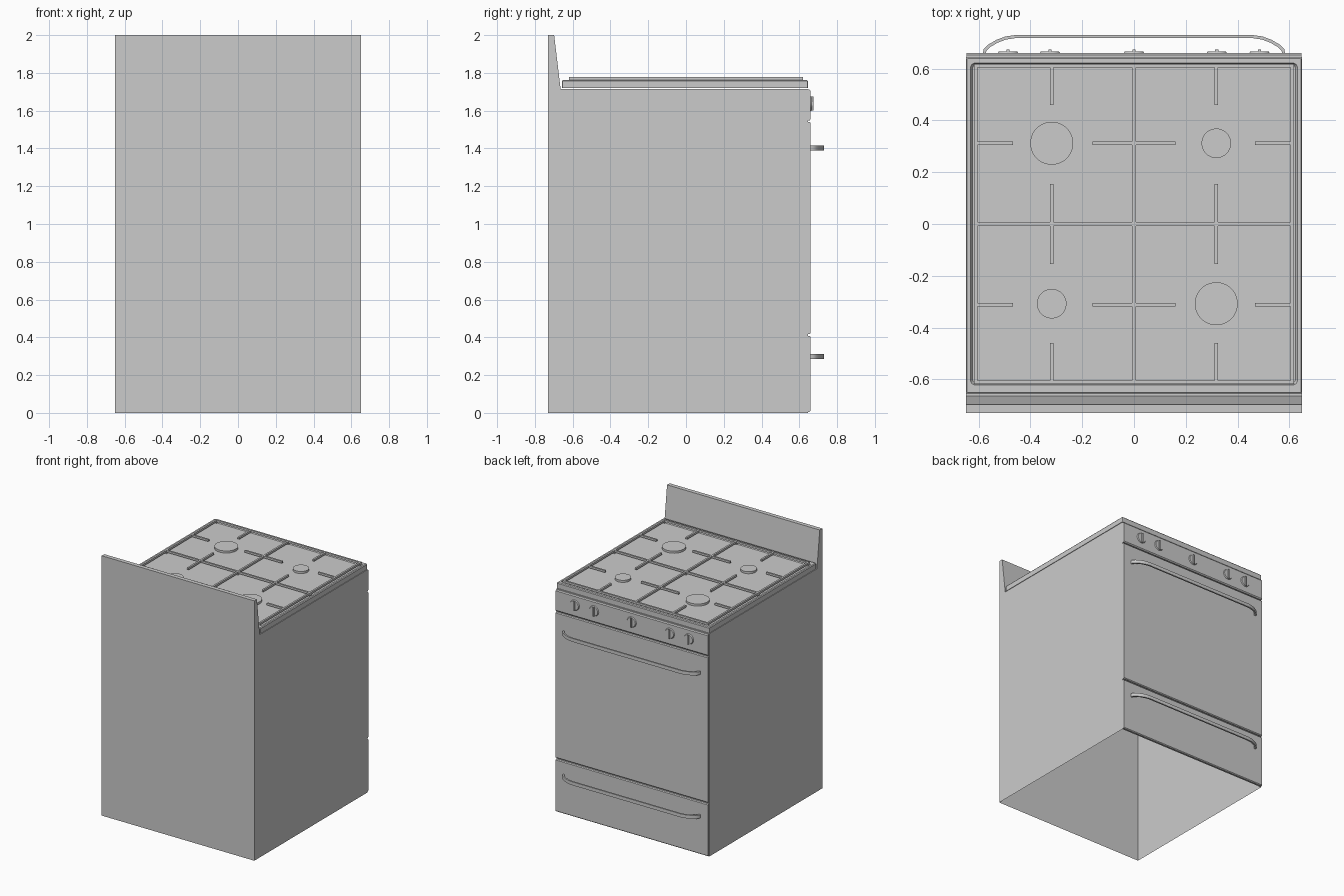
import bpy, bmesh, math
from mathutils import Vector, Matrix

if "Cube" in bpy.data.objects:
    bpy.data.objects.remove(bpy.data.objects["Cube"])


def finish(bm, name, smooth=False):
    bmesh.ops.recalc_face_normals(bm, faces=bm.faces[:])
    me = bpy.data.meshes.new(name)
    bm.to_mesh(me)
    bm.free()
    ob = bpy.data.objects.new(name, me)
    bpy.context.collection.objects.link(ob)
    if smooth:
        bpy.ops.object.select_all(action='DESELECT')
        ob.select_set(True)
        bpy.context.view_layer.objects.active = ob
        bpy.ops.object.shade_smooth_by_angle(angle=math.radians(35))
    return ob


def add_box(bm, x0, x1, y0, y1, z0, z1):
    size = Matrix.Diagonal((x1 - x0, y1 - y0, z1 - z0, 1))
    mid = Matrix.Translation(((x0 + x1) / 2, (y0 + y1) / 2, (z0 + z1) / 2))
    return bmesh.ops.create_cube(bm, size=1, matrix=mid @ size)['verts']


def extrude_x(name, profile, hx, skip=()):
    """Extrude a (y, z) profile across x, leaving out the listed side faces."""
    bm = bmesh.new()
    a = [bm.verts.new((-hx, y, z)) for y, z in profile]
    b = [bm.verts.new((hx, y, z)) for y, z in profile]
    bm.faces.new(a)
    bm.faces.new(b)
    n = len(a)
    for i in range(n):
        if i not in skip:
            j = (i + 1) % n
            bm.faces.new((a[i], a[j], b[j], b[i]))
    return finish(bm, name)


def rounded_rect(bm, hx, y0, y1, z, r, seg=4):
    ring = []
    for k, (cx, cy) in enumerate([(hx - r, y1 - r), (r - hx, y1 - r), (r - hx, y0 + r), (hx - r, y0 + r)]):
        for s in range(seg + 1):
            t = math.pi / 2 * (k + s / seg)
            ring.append(bm.verts.new((cx + r * math.cos(t), cy + r * math.sin(t), z)))
    return ring


# Body shell with splashback, open underneath
extrude_x("body", [(-.73, 0), (-.73, 2), (-.698, 2), (-.664, 1.715), (.645, 1.715), (.645, 0)], .65, skip=(5,))

# Cooktop tray with a shallow recess
bm = bmesh.new()
rings = [rounded_rect(bm, *p) for p in [
    (.65, -.656, .645, 1.719, .004), (.65, -.656, .645, 1.757, .004), (.645, -.651, .64, 1.763, .004),
    (.632, -.622, .622, 1.763, .018), (.624, -.614, .614, 1.75, .014)]]
for a, b in zip(rings, rings[1:]):
    for i in range(len(a)):
        j = (i + 1) % len(a)
        bm.faces.new((a[i], a[j], b[j], b[i]))
bm.faces.new(rings[0])
bm.faces.new(rings[-1])
finish(bm, "cooktop")

# Pan supports: frame, cross bars and fingers
bm = bmesh.new()
W, Z0, Z1 = .007, 1.762, 1.777


def bar_x(x0, x1, y):
    add_box(bm, x0, x1, y - W, y + W, Z0, Z1)


def bar_y(y0, y1, x):
    add_box(bm, x - W, x + W, y0, y1, Z0, Z1)


for p in (-.612, 0, .612):
    bar_x(-.619, .619, p)
    bar_y(-.619, .619, p)
for s in (-1, 1):
    bar_x(-.16, .16, s * .312)
    bar_y(-.155, .155, s * .318)
    for lo, hi in ((-.612, -.468), (.468, .612)):
        bar_x(lo, hi, s * .312)
    for lo, hi in ((-.612, -.46), (.46, .612)):
        bar_y(lo, hi, s * .318)
# small feet under the frame
for x in (-.612, 0, .612):
    for y in (-.612, 0, .612):
        add_box(bm, x - W, x + W, y - W, y + W, 1.748, Z0)
finish(bm, "pan_supports")

# Burners
for i, (x, y, r) in enumerate([(-.318, .312, .083), (.318, .312, .057), (-.318, -.308, .057), (.318, -.308, .083)]):
    bm = bmesh.new()
    bmesh.ops.create_cone(bm, cap_ends=True, segments=40, radius1=r, radius2=r, depth=.018,
                          matrix=Matrix.Translation((x, y, 1.757)))
    finish(bm, f"burner_{i + 1}", True)

# Control panel, oven door and drawer, each with a chamfered front
for name, z0, z1, c in (("control_panel", 1.547, 1.712, .008), ("oven_door", .417, 1.54, .006), ("drawer", .005, .408, .006)):
    extrude_x(name, [(.643, z0), (.654, z0), (.66, z0 + c), (.66, z1 - c), (.654, z1), (.643, z1)], .648)

# Knobs: a disc with a grip bar
for i, x in enumerate((-.487, -.325, 0, .32, .485)):
    bm = bmesh.new()
    bmesh.ops.create_cone(bm, cap_ends=True, segments=32, radius1=.04, radius2=.035, depth=.008,
                          matrix=Matrix.Translation((x, .663, 1.637)) @ Matrix.Rotation(-math.pi / 2, 4, 'X'))
    add_box(bm, x - .006, x + .006, .66, .675, 1.60, 1.674)
    finish(bm, f"knob_{i + 1}", True)

# Handles: flat strip following a bowed path
half = [(.578, .658), (.576, .672), (.562, .687), (.53, .706), (.495, .719), (.46, .724)]
path = [Vector((-x, y)) for x, y in half] + [Vector(p) for p in reversed(half)]
for name, z in (("oven_handle", 1.402), ("drawer_handle", .298)):
    bm = bmesh.new()
    prev = None
    for i, p in enumerate(path):
        t = (path[min(i + 1, len(path) - 1)] - path[max(i - 1, 0)]).normalized()
        n = Vector((-t.y, t.x)) * .006
        sec = [bm.verts.new((*(p + s * n), z + h)) for s, h in ((1, -.013), (1, .013), (-1, .013), (-1, -.013))]
        if prev:
            for k in range(4):
                m = (k + 1) % 4
                bm.faces.new((prev[k], prev[m], sec[m], sec[k]))
        else:
            bm.faces.new(sec)
        prev = sec
    bm.faces.new(prev)
    finish(bm, name, True)
